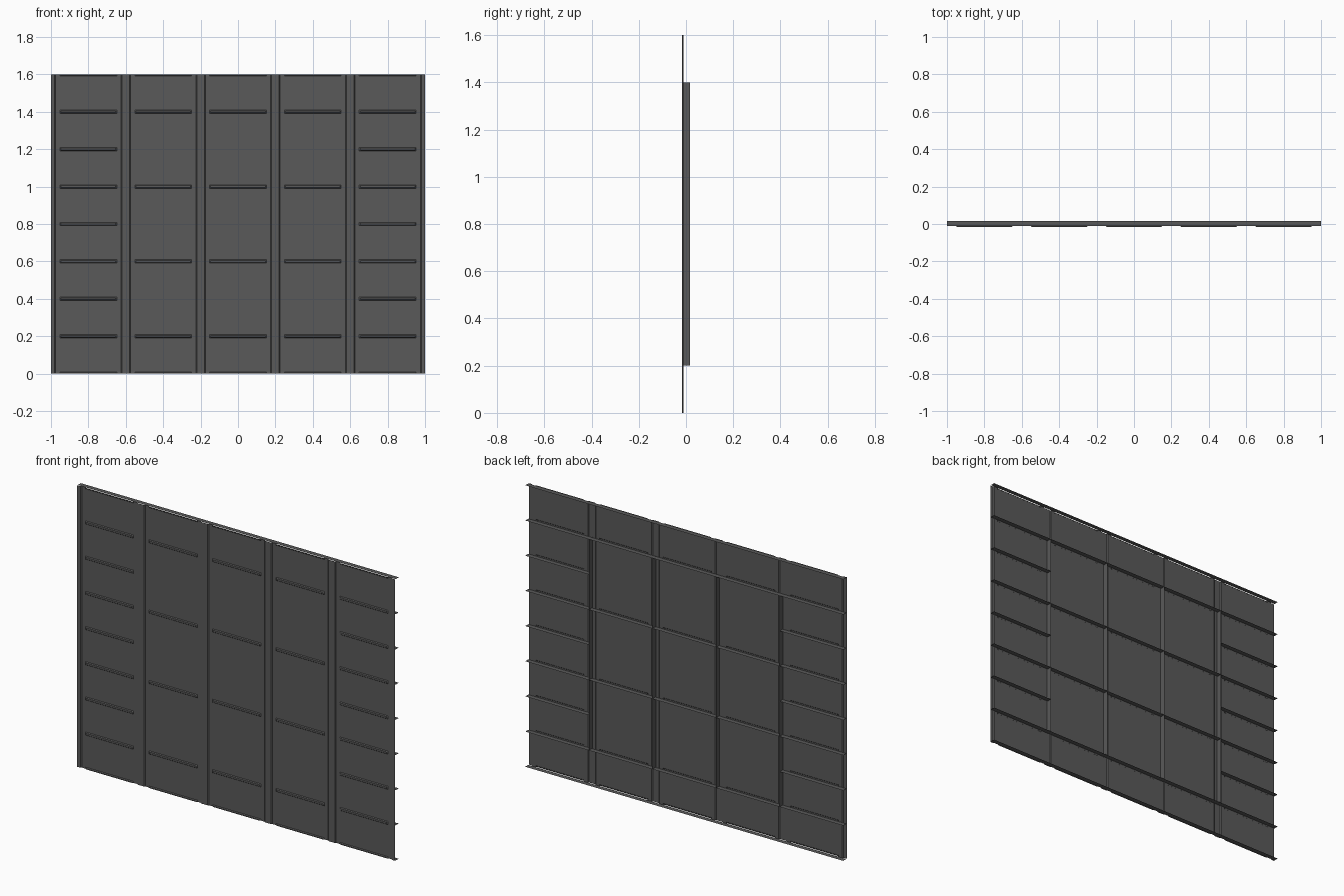
import bpy
import bmesh

cube = bpy.data.objects.get("Cube")
if cube:
    bpy.data.objects.remove(cube, do_unlink=True)

# Main dimensions
HALF_W, HEIGHT = 1.0, 1.6
FRONT, PANEL, BACK = -0.016, -0.011, 0.016
SEAMS = [-1.0, -0.6, -0.2, 0.2, 0.6, 1.0]
BAYS = [-0.8, -0.4, 0.0, 0.4, 0.8]
LEVELS = [0.2 * i for i in range(9)]
STRIP, STRIP_SLOPE = 0.02, 0.025      # half widths of raised seam strips
BEAD_TOP, BEAD_FOOT = 0.146, 0.152    # half lengths of pressed beads
BEAD_IN, BEAD_OUT = 0.005, 0.009      # half heights of pressed beads

steel = bpy.data.materials.new("dark grey steel")
steel.use_nodes = True
grey = (0.1, 0.1, 0.1, 1.0)
steel.diffuse_color = grey
steel.node_tree.nodes["Principled BSDF"].inputs["Base Color"].default_value = grey


def finish(bm, name):
    mesh = bpy.data.meshes.new(name)
    bm.to_mesh(mesh)
    bm.free()
    mesh.materials.append(steel)
    obj = bpy.data.objects.new(name, mesh)
    bpy.context.collection.objects.link(obj)
    return obj


def plate(name, corners):
    bm = bmesh.new()
    bm.faces.new([bm.verts.new(c) for c in corners])
    return finish(bm, name)


def near(value, places, reach):
    return any(abs(value - p) < reach + 1e-4 for p in places)


def bead_levels(x):
    # outer bays have a bead at every level, inner bays at the full-width ribs
    if abs(x) > 0.6:
        return LEVELS
    return [z for i, z in enumerate(LEVELS) if i % 2 or i in (0, 8)]


def depth(x, z):
    if near(x, SEAMS, STRIP):
        return FRONT
    if near(x, BAYS, BEAD_TOP) and near(z, bead_levels(x), BEAD_IN):
        return FRONT
    return PANEL


# Pressed sheet: raised seam strips and raised horizontal beads
xs = {round(s + o, 4) for s in SEAMS
      for o in (-STRIP_SLOPE, -STRIP, STRIP, STRIP_SLOPE)}
xs |= {round(b + o, 4) for b in BAYS
       for o in (-BEAD_FOOT, -BEAD_TOP, BEAD_TOP, BEAD_FOOT)}
xs = sorted({x for x in xs if abs(x) < HALF_W} | {-HALF_W, HALF_W})
zs = {round(z + o, 4) for z in LEVELS
      for o in (-BEAD_OUT, -BEAD_IN, BEAD_IN, BEAD_OUT)}
zs = sorted({z for z in zs if 0 < z < HEIGHT} | {0.0, HEIGHT})

bm = bmesh.new()
grid = [[bm.verts.new((x, depth(x, z), z)) for x in xs] for z in zs]
for low, high in zip(grid, grid[1:]):
    for i in range(len(xs) - 1):
        bm.faces.new((low[i], low[i + 1], high[i + 1], high[i]))
finish(bm, "pressed_sheet")


# Horizontal ribs on the back
def rib(name, x0, x1, z):
    plate(name, [(x0, PANEL, z), (x1, PANEL, z), (x1, BACK, z), (x0, BACK, z)])


for i, z in enumerate(LEVELS):
    if i % 2 or i in (0, 8):
        rib("full_rib", -HALF_W, HALF_W, z)
    else:
        rib("right_short_rib", -HALF_W, SEAMS[1], z)
        rib("left_short_rib", SEAMS[4], HALF_W, z)

# Upright webs behind the inner seams
for x in SEAMS[1:-1]:
    plate("upright_web", [(x, FRONT, LEVELS[1]), (x, BACK, LEVELS[1]),
                          (x, BACK, LEVELS[7]), (x, FRONT, LEVELS[7])])
